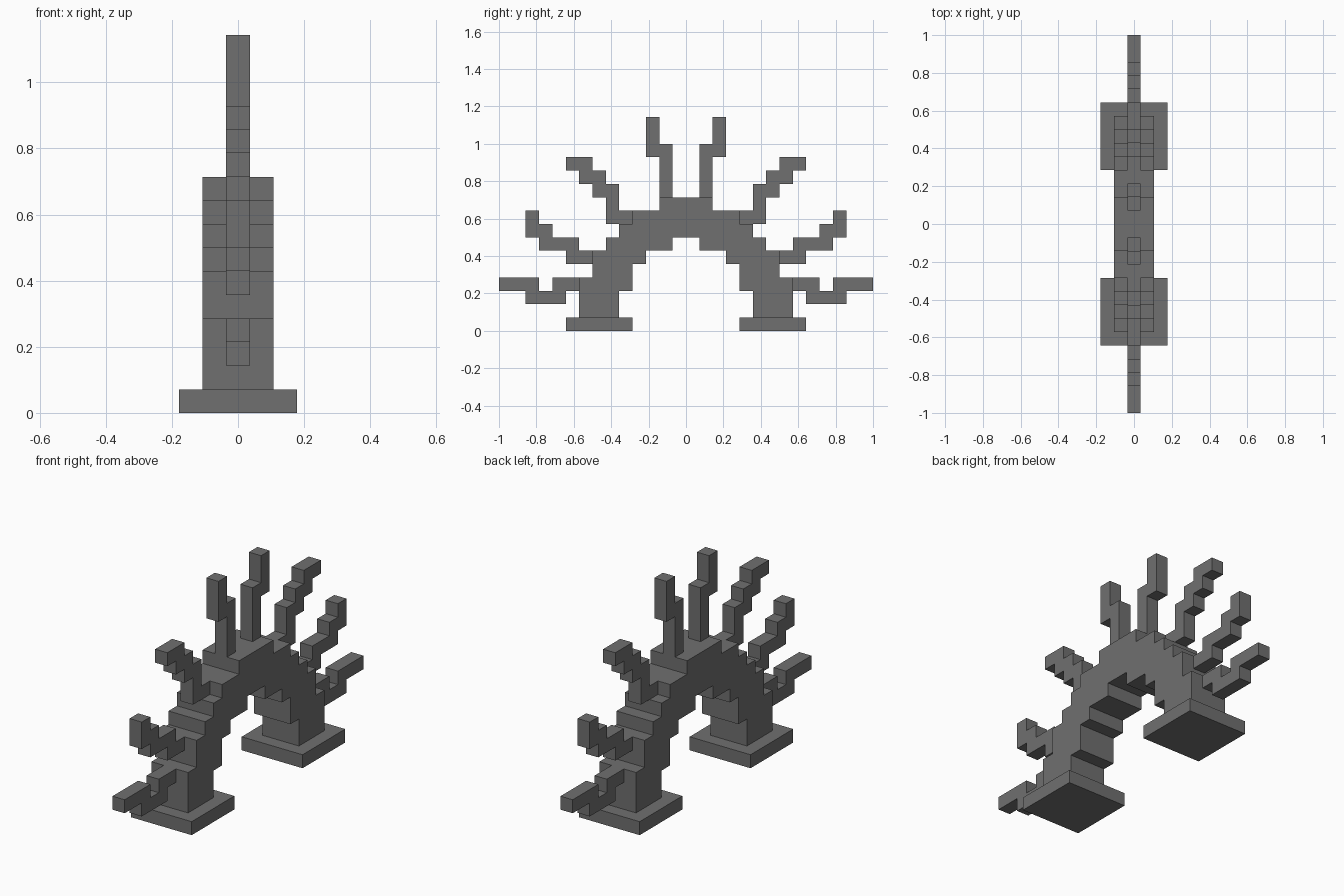
import bpy
import bmesh
from mathutils import Vector

cube = bpy.data.objects.get("Cube")
if cube:
    bpy.data.objects.remove(cube, do_unlink=True)

U = 2 / 28  # size of one block

stone = bpy.data.materials.new("dark_grey_stone")
GREY = (0.16, 0.16, 0.16, 1)
stone.use_nodes = True
stone.diffuse_color = GREY
stone.node_tree.nodes["Principled BSDF"].inputs["Base Color"].default_value = GREY


def blocky_part(name, rects, width, side=1):
    """Merge block rectangles (y0, z0, y1, z1) into one outline, extruded along x."""
    cells = {(y, z) for y0, z0, y1, z1 in rects
             for y in range(y0, y1) for z in range(z0, z1)}
    bm = bmesh.new()
    for y, z in sorted(cells):
        corners = ((y, z), (y + 1, z), (y + 1, z + 1), (y, z + 1))
        bm.faces.new([bm.verts.new((-width / 2 * U, side * a * U, b * U))
                      for a, b in corners])
    bmesh.ops.remove_doubles(bm, verts=bm.verts, dist=U / 10)
    bmesh.ops.dissolve_limit(bm, angle_limit=0.01, verts=bm.verts, edges=bm.edges)
    grown = bmesh.ops.extrude_face_region(bm, geom=bm.faces[:])["geom"]
    bmesh.ops.translate(bm, vec=Vector((width * U, 0, 0)),
                        verts=[g for g in grown if isinstance(g, bmesh.types.BMVert)])
    bmesh.ops.recalc_face_normals(bm, faces=bm.faces)
    mesh = bpy.data.meshes.new(name)
    bm.to_mesh(mesh)
    bm.free()
    mesh.materials.append(stone)
    bpy.context.collection.objects.link(bpy.data.objects.new(name, mesh))


# Stepped arch: one half as rows of blocks, mirrored to the other side
half = [(5, 1, 8, 3), (4, 3, 8, 4), (4, 4, 7, 5), (3, 5, 7, 6), (1, 6, 6, 7),
        (0, 7, 5, 8), (0, 8, 4, 9), (0, 9, 2, 10)]
blocky_part("arch", half + [(-y1, z0, -y0, z1) for y0, z0, y1, z1 in half], 3)

# Crooked spikes, from the lowest to the top one
spikes = {
    "low_spike": [(8, 3, 10, 4), (9, 2, 12, 3), (11, 3, 14, 4)],
    "middle_spike": [(7, 5, 9, 6), (8, 6, 11, 7), (10, 7, 12, 8), (11, 8, 12, 9)],
    "upper_spike": [(4, 8, 6, 9), (5, 9, 6, 10), (5, 10, 7, 11),
                    (6, 11, 8, 12), (7, 12, 9, 13)],
    "top_spike": [(1, 10, 2, 14), (2, 13, 3, 16)],
}

for label, side in (("front", -1), ("back", 1)):
    blocky_part(label + "_foot", [(4, 0, 9, 1)], 5, side)
    for name, rects in spikes.items():
        blocky_part(f"{label}_{name}", rects, 1, side)
